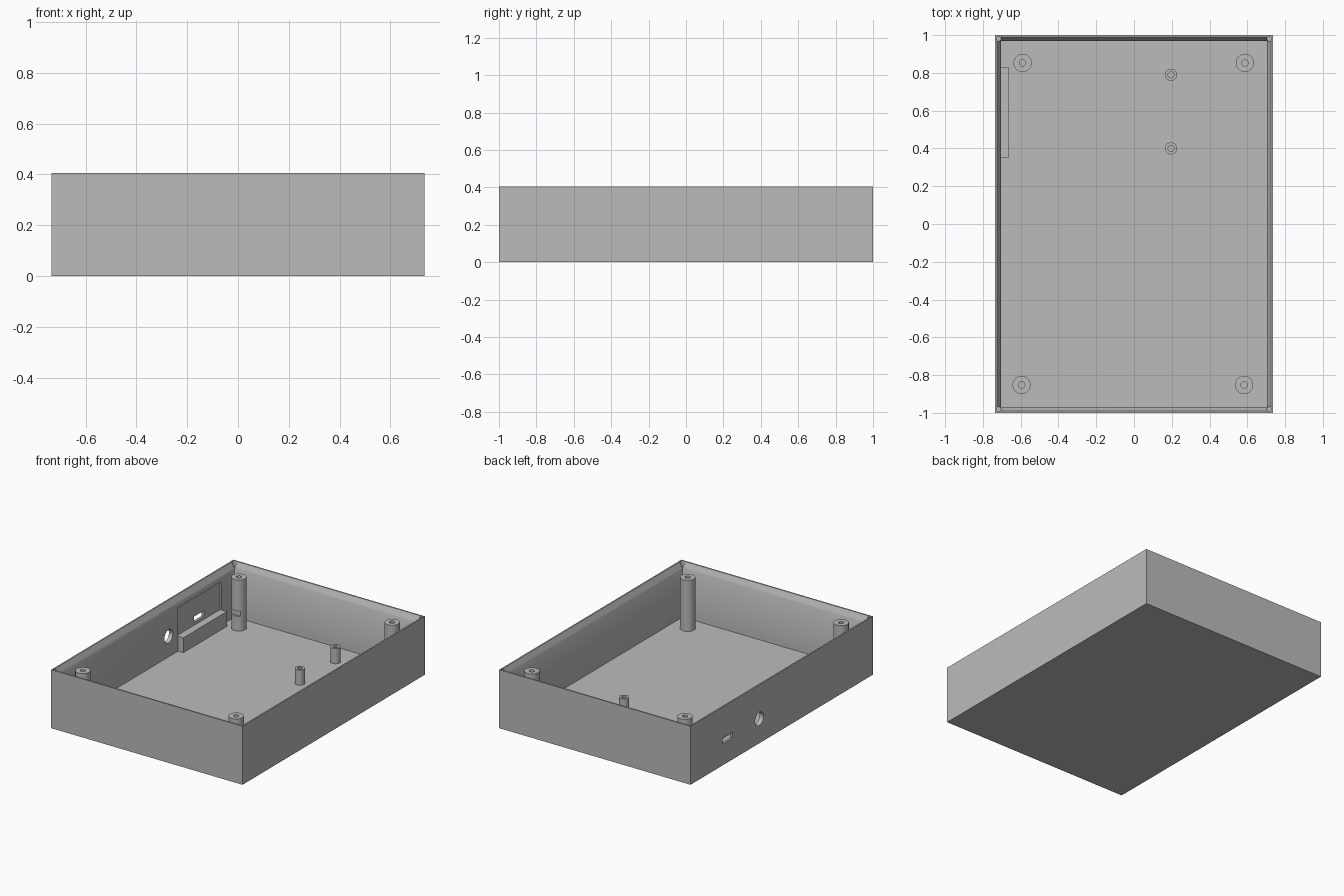
import bpy, bmesh, math
from mathutils import Matrix

cube = bpy.data.objects.get("Cube")
if cube:
    bpy.data.objects.remove(cube, do_unlink=True)

grey = bpy.data.materials.new("plain grey")
grey.use_nodes = True
grey.diffuse_color = (0.5, 0.5, 0.5, 1)
grey.node_tree.nodes["Principled BSDF"].inputs["Base Color"].default_value = (0.5, 0.5, 0.5, 1)

HX, HY, HEIGHT = 0.735, 1.0, 0.406
WALL, RIM, FLOOR = 0.03, 0.01, 0.027
LIP = 0.365            # height where the rim starts to slope outward
INNER = -HX + WALL     # inside face of the wall with the openings


def finish(name, bm):
    bmesh.ops.recalc_face_normals(bm, faces=bm.faces[:])
    mesh = bpy.data.meshes.new(name)
    bm.to_mesh(mesh)
    bm.free()
    mesh.materials.append(grey)
    obj = bpy.data.objects.new(name, mesh)
    bpy.context.collection.objects.link(obj)
    return obj


def stack(name, loops):
    """Closed solid skinned through a list of equal-length point loops."""
    bm = bmesh.new()
    rings = [[bm.verts.new(p) for p in loop] for loop in loops]
    n = len(rings[0])
    for a, b in zip(rings, rings[1:]):
        for i in range(n):
            j = (i + 1) % n
            bm.faces.new((a[i], a[j], b[j], b[i]))
    bm.faces.new(rings[0])
    bm.faces.new(rings[-1])
    return finish(name, bm)


def rect(inset, z):
    x, y = HX - inset, HY - inset
    return [(-x, -y, z), (x, -y, z), (x, y, z), (-x, y, z)]


def circle(cx, cy, r, z, n=40):
    return [(cx + r * math.cos(math.tau * i / n), cy + r * math.sin(math.tau * i / n), z)
            for i in range(n)]


def box(name, x0, x1, y0, y1, z0, z1):
    bm = bmesh.new()
    bmesh.ops.create_cube(bm, size=1)
    bm.transform(Matrix.Translation(((x0 + x1) / 2, (y0 + y1) / 2, (z0 + z1) / 2))
                 @ Matrix.Diagonal((x1 - x0, y1 - y0, z1 - z0, 1)))
    return finish(name, bm)


def cut(target, cutters):
    for c in cutters:
        c.hide_render = True
        mod = target.modifiers.new("cut", 'BOOLEAN')
        mod.operation, mod.solver, mod.object = 'DIFFERENCE', 'EXACT', c
        bpy.context.view_layer.objects.active = target
        bpy.ops.object.modifier_apply(modifier=mod.name)
        bpy.data.objects.remove(c, do_unlink=True)


def smooth(obj):
    bpy.ops.object.select_all(action='DESELECT')
    obj.select_set(True)
    bpy.context.view_layer.objects.active = obj
    bpy.ops.object.shade_smooth_by_angle(angle=math.radians(30))


# Open tray with a sloped rim
tray = stack("tray", [rect(0, 0), rect(0, HEIGHT), rect(RIM, HEIGHT),
                      rect(WALL, LIP), rect(WALL, FLOOR)])

# Board recess, round and rectangular openings in the side wall, corner reliefs
round_hole = stack("round_cutter", [[(x, 0.246 + p[0], 0.17 + p[1]) for p in circle(0, 0, 0.046, 0)]
                                    for x in (-HX - 0.1, INNER + 0.1)])
cutters = [box("recess_cutter", INNER - 0.012, INNER + 0.05, 0.345, 0.825, 0.13, 0.328),
           box("slot_cutter", -HX - 0.1, INNER + 0.05, 0.54, 0.65, 0.15, 0.19),
           round_hole]
for sx in (-1, 1):
    for sy in (-1, 1):
        c = (sx * (HX - 0.019), sy * (HY - 0.02))
        cutters.append(stack("corner_cutter", [circle(*c, 0.013, LIP, 16),
                                               circle(*c, 0.013, HEIGHT + 0.05, 16)]))
cut(tray, cutters)
smooth(tray)

# Ledge that carries the board against the wall
box("board_ledge", INNER - 0.005, -0.665, 0.35, 0.83, FLOOR - 0.005, 0.13)


# Hollow screw posts
def post(name, x, y, r, bore, top):
    return stack(name, [circle(x, y, r, FLOOR - 0.005), circle(x, y, r, top),
                        circle(x, y, bore, top), circle(x, y, bore, FLOOR + 0.02)])


posts = [post(f"corner_post_{i}", x, y, 0.048, 0.017, 0.382)
         for i, (x, y) in enumerate([(-0.59, 0.853), (0.587, 0.853), (-0.595, -0.852), (0.583, -0.852)])]
posts += [post(f"short_post_{i}", 0.196, y, 0.032, 0.016, 0.132) for i, y in enumerate((0.79, 0.40))]

# Board clearance notch in the post beside the ledge
cut(posts[0], [box("notch_cutter", -0.7, -0.555, 0.35, 0.82, 0.13, 0.165)])
for p in posts:
    smooth(p)
